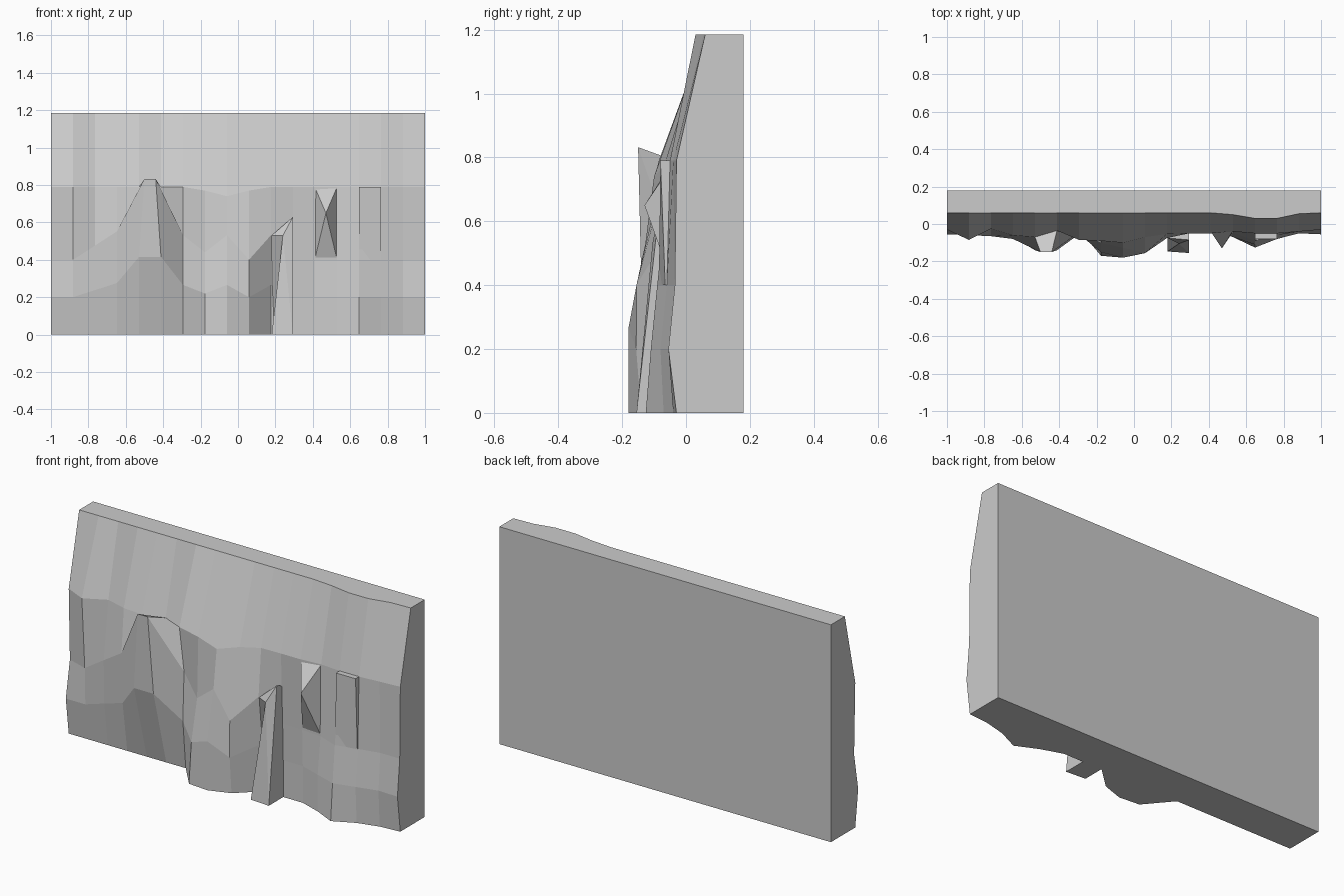
import bpy, bmesh

BACK, TOP, STEP = 0.18, 1.185, 2 / 17


def make(name, verts, faces):
    me = bpy.data.meshes.new(name)
    me.from_pydata(verts, [], faces)
    bm = bmesh.new()
    bm.from_mesh(me)
    bmesh.ops.recalc_face_normals(bm, faces=bm.faces)
    bm.to_mesh(me)
    bm.free()
    ob = bpy.data.objects.new(name, me)
    bpy.context.collection.objects.link(ob)
    return ob


# Rock profile per column: height stretch of the lower bands,
# then front depth (hundredths, toward viewer) at base, low, middle and high bands
columns = [
    (1.00, 3, 5.5, 2, 3), (1.00, 3, 5.5, 6, 8.5), (1.19, 3, 6, 6.5, 2.5),
    (1.38, 3, 7, 8, 6), (2.08, 3, 14, 15, 7), (2.08, 3, 14, 15, 3.5),
    (1.33, 3, 5.5, 4.5, 8.5), (1.10, 17, 15, 10, 9), (1.33, 18, 18, 12.7, 10),
    (1.00, 14, 15.6, 15.5, 7), (1.33, 3, 5, 7.5, 5.3), (1.00, 3, 3, 3.5, 5),
    (1.00, 3, 3, 3.5, 5), (1.00, 7, 7, 4.5, 4), (1.00, 12.6, 11, 9, 5),
    (1.00, 7, 8, 6, 5), (1.00, 4, 5, 3.5, 4), (1.00, 3, 5.5, 3.5, 3),
]
high_z = {7: 0.77, 8: 0.74, 9: 0.77}
top_y = {13: 0.05, 14: 0.03, 15: 0.03, 16: 0.055}
mid_x = {4: -0.50, 5: -0.44}

# Cliff slab: faceted front, flat back, closed all round
verts, faces = [], []
for i, (f, *d) in enumerate(columns):
    x = -1 + i * STEP
    y = [-v / 100 for v in d]
    verts += [(x, BACK, 0), (x, y[0], 0), (x, y[1], 0.2 * f),
              (mid_x.get(i, x), y[2], 0.4 * f), (x, y[3], high_z.get(i, 0.79)),
              (x, top_y.get(i, 0.06), TOP), (x, BACK, TOP)]
n = 7
for i in range(len(columns) - 1):
    for j in range(n):
        k = (j + 1) % n
        faces.append((i * n + j, (i + 1) * n + j, (i + 1) * n + k, i * n + k))
faces += [tuple(range(n)), tuple(range(len(verts) - n, len(verts)))]
make("cliff_wall", verts, faces)

# Leaning rock spike in front of the wall
make("rock_spike",
     [(0.18, -0.02, 0), (0.18, -0.147, 0), (0.294, -0.155, 0), (0.294, -0.02, 0),
      (0.18, -0.075, 0.53), (0.24, -0.105, 0.53), (0.294, -0.085, 0.63),
      (0.294, -0.02, 0.60)],
     [(0, 1, 2, 3), (0, 1, 5, 4), (1, 2, 5), (2, 6, 5), (2, 3, 7, 6),
      (4, 5, 6), (4, 6, 7), (3, 0, 4, 7)])

# Pointed four-sided rock nose
make("rock_nose",
     [(0.41, -0.03, 0.4), (0.53, -0.04, 0.4), (0.53, -0.035, 0.79),
      (0.41, -0.04, 0.79), (0.47, -0.13, 0.65)],
     [(0, 1, 2, 3), (0, 1, 4), (1, 2, 4), (2, 3, 4), (3, 0, 4)])

# Small square ledge on the right
x0, x1 = 0.647, 0.765
make("rock_ledge",
     [(x, y, z) for z, front in ((0.4, -0.085), (0.79, -0.08))
      for x, y in ((x0, -0.03), (x0, front), (x1, front + 0.02 * (z < 0.5)), (x1, -0.03))],
     [(0, 1, 2, 3), (4, 5, 6, 7)] + [(i, (i + 1) % 4, (i + 1) % 4 + 4, i + 4) for i in range(4)])
